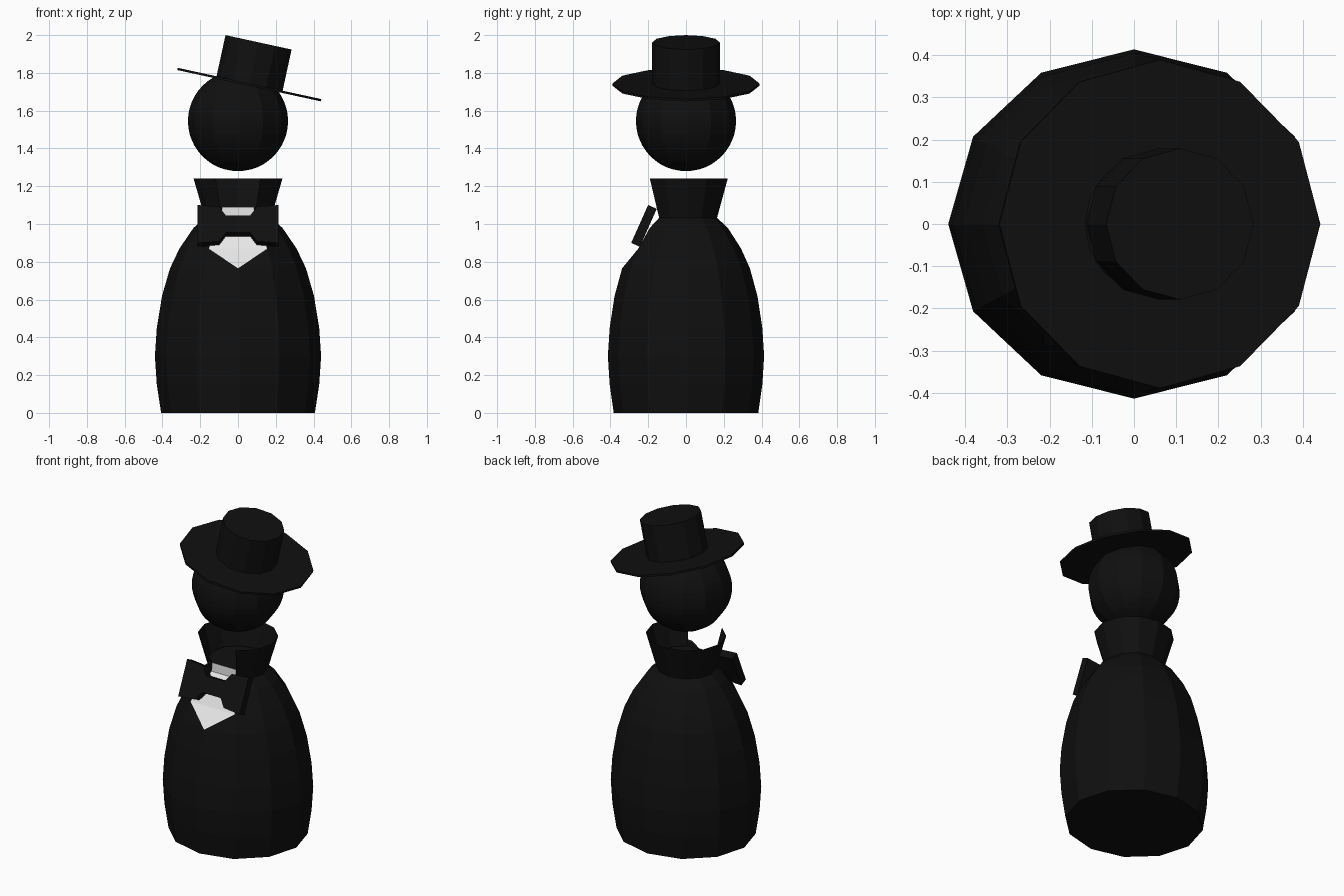
import bpy, bmesh, math
from mathutils import Matrix, Vector

if "Cube" in bpy.data.objects:
    bpy.data.objects.remove(bpy.data.objects["Cube"])

SIDES = 12
DEPTH = 0.94  # the torso is slightly flattened front to back


def material(name, value):
    mat = bpy.data.materials.new(name)
    mat.use_nodes = True
    color = (value, value, value, 1)
    mat.diffuse_color = color
    mat.node_tree.nodes["Principled BSDF"].inputs["Base Color"].default_value = color
    return mat


black = material("black", 0.005)
white = material("white", 0.8)


def add_object(name, bm, mats, matrix=Matrix()):
    mesh = bpy.data.meshes.new(name)
    bm.to_mesh(mesh)
    bm.free()
    obj = bpy.data.objects.new(name, mesh)
    for mat in mats:
        mesh.materials.append(mat)
    obj.matrix_world = matrix
    bpy.context.collection.objects.link(obj)
    return obj


def ring(bm, radius, z, depth=1.0):
    """Ring of vertices; index 0 points to the front."""
    angles = [i * math.tau / SIDES for i in range(SIDES)]
    return [bm.verts.new((radius * math.sin(a), -radius * depth * math.cos(a), z)) for a in angles]


# Coat with the white shirt front showing in the flattened opening
profile = [(0.407, 0), (0.43, 0.15), (0.44, 0.3), (0.43, 0.45), (0.402, 0.62),
           (0.36, 0.765), (0.31, 0.87), (0.235, 0.98), (0.172, 1.035), (0.17, 1.09)]
OPEN = 0.8
bm = bmesh.new()
rings = [ring(bm, r, z, DEPTH) for r, z in profile]
for row in rings:
    if row[0].co.z > OPEN:
        row[0].co.y = row[1].co.y
bm.faces.new(rings[0][::-1])
bm.faces.new(rings[-1])
for low, high in zip(rings, rings[1:]):
    for i in range(SIDES):
        j = (i + 1) % SIDES
        quad = (low[i], low[j], high[j], high[i])
        front = 0 in (i, j) and high[0].co.z > OPEN
        if front and low[0].co.z < OPEN:
            # Diagonal lapel edge between coat and shirt
            coat = (low[i], low[j], high[j]) if i == 0 else (low[i], low[j], high[i])
            shirt = (low[i], high[j], high[i]) if i == 0 else (low[j], high[j], high[i])
            bm.faces.new(coat)
            bm.faces.new(shirt).material_index = 1
        else:
            bm.faces.new(quad).material_index = int(front)
bmesh.ops.recalc_face_normals(bm, faces=bm.faces)
add_object("coat_and_shirt", bm, [black, white])

# Raised collar, open at the front
bm = bmesh.new()
low, high = ring(bm, 0.174, 1.03, DEPTH), ring(bm, 0.235, 1.24, DEPTH)
for i in range(1, SIDES - 1):
    bm.faces.new((low[i], low[i + 1], high[i + 1], high[i]))
for v in (low[0], high[0]):
    bm.verts.remove(v)
add_object("collar", bm, [black])

# Bow tie: pinched outline, extruded and leaned along the chest
half = [(0.05, -0.05), (0.065, -0.05), (0.1, -0.1), (0.215, -0.11)]
right = half + [(x, -z) for x, z in reversed(half)]
outline = right + [(-x, -z) for x, z in right]
bm = bmesh.new()
face = bm.faces.new([bm.verts.new((x, -0.025, z)) for x, z in outline])
extruded = bmesh.ops.extrude_face_region(bm, geom=[face])["geom"]
bmesh.ops.translate(bm, vec=Vector((0, 0.05, 0)),
                    verts=[g for g in extruded if isinstance(g, bmesh.types.BMVert)])
bmesh.ops.recalc_face_normals(bm, faces=bm.faces)
add_object("bow_tie", bm, [black],
           Matrix.Translation((0, -0.2225, 0.99)) @ Matrix.Rotation(math.radians(-24), 4, "X"))

# Floating round head
bm = bmesh.new()
bmesh.ops.create_uvsphere(bm, u_segments=SIDES, v_segments=24, radius=0.265)
add_object("head", bm, [black], Matrix.Translation((0, 0, 1.545)))

# Tilted hat: brim and crown share one frame
hat = Matrix.Translation((0.06, 0, 1.738)) @ Matrix.Rotation(math.radians(12.3), 4, "Y")
for name, radius, bottom, top in (("hat_brim", 0.389, -0.006, 0.006),
                                  ("hat_crown", 0.179, 0, 0.229)):
    bm = bmesh.new()
    low, high = ring(bm, radius, bottom), ring(bm, radius, top)
    bm.faces.new(low[::-1])
    bm.faces.new(high)
    for i in range(SIDES):
        j = (i + 1) % SIDES
        bm.faces.new((low[i], low[j], high[j], high[i]))
    add_object(name, bm, [black], hat)
